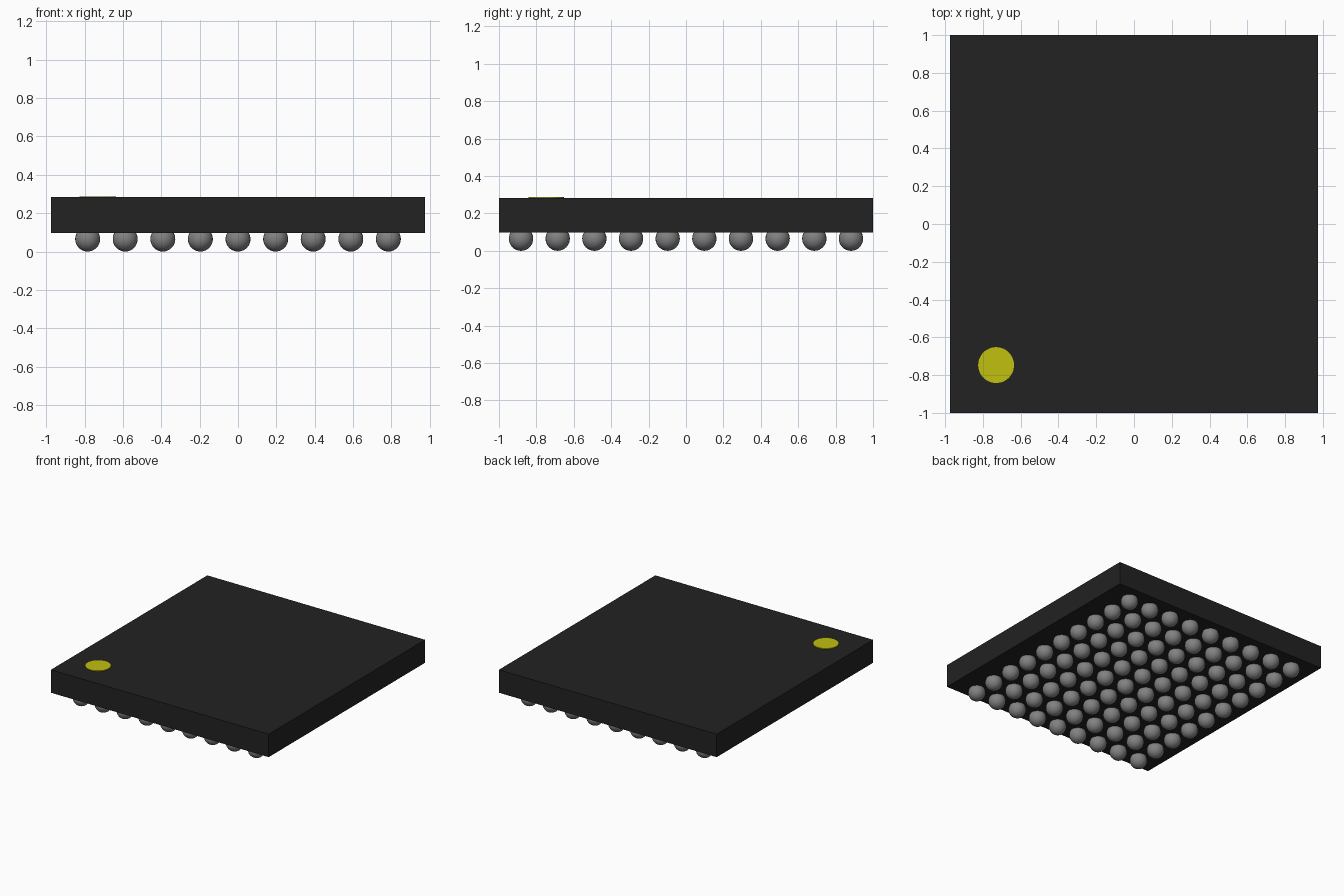
import bpy

cube = bpy.data.objects.get("Cube")
if cube:
    bpy.data.objects.remove(cube, do_unlink=True)


def material(name, rgb):
    m = bpy.data.materials.new(name)
    m.use_nodes = True
    m.diffuse_color = (*rgb, 1)
    m.node_tree.nodes["Principled BSDF"].inputs["Base Color"].default_value = (*rgb, 1)
    return m


black = material("black plastic", (0.016, 0.016, 0.016))
yellow = material("yellow paint", (0.53, 0.53, 0.005))
grey = material("grey solder", (0.22, 0.22, 0.22))

HALF_X, HALF_Y = 0.975, 1.0
BOTTOM, TOP = 0.097, 0.283
PITCH, RADIUS = 0.196, 0.065
COLUMNS, ROWS = 9, 10

# Flat package body
bpy.ops.mesh.primitive_cube_add(size=1, location=(0, 0, (BOTTOM + TOP) / 2))
body = bpy.context.object
body.name = "package_body"
body.scale = (2 * HALF_X, 2 * HALF_Y, TOP - BOTTOM)
body.data.materials.append(black)

# Round corner marker, a thin raised disc
bpy.ops.mesh.primitive_cylinder_add(vertices=48, radius=0.095, depth=0.008,
                                    location=(-0.73, -0.747, TOP + 0.001))
marker = bpy.context.object
marker.name = "corner_marker"
marker.data.materials.append(yellow)

# One solder ball, shared by the whole grid underneath
bpy.ops.mesh.primitive_uv_sphere_add(segments=24, ring_count=16, radius=RADIUS)
ball = bpy.context.object
bpy.ops.object.shade_smooth()
ball.data.materials.append(grey)
ball_mesh = ball.data
ball_mesh.name = "solder_ball"
bpy.data.objects.remove(ball, do_unlink=True)

for i in range(COLUMNS):
    for j in range(ROWS):
        o = bpy.data.objects.new(f"solder_ball_{i + 1}_{j + 1}", ball_mesh)
        o.location = ((i - (COLUMNS - 1) / 2) * PITCH,
                      (j - (ROWS - 1) / 2) * PITCH, RADIUS)
        bpy.context.collection.objects.link(o)
